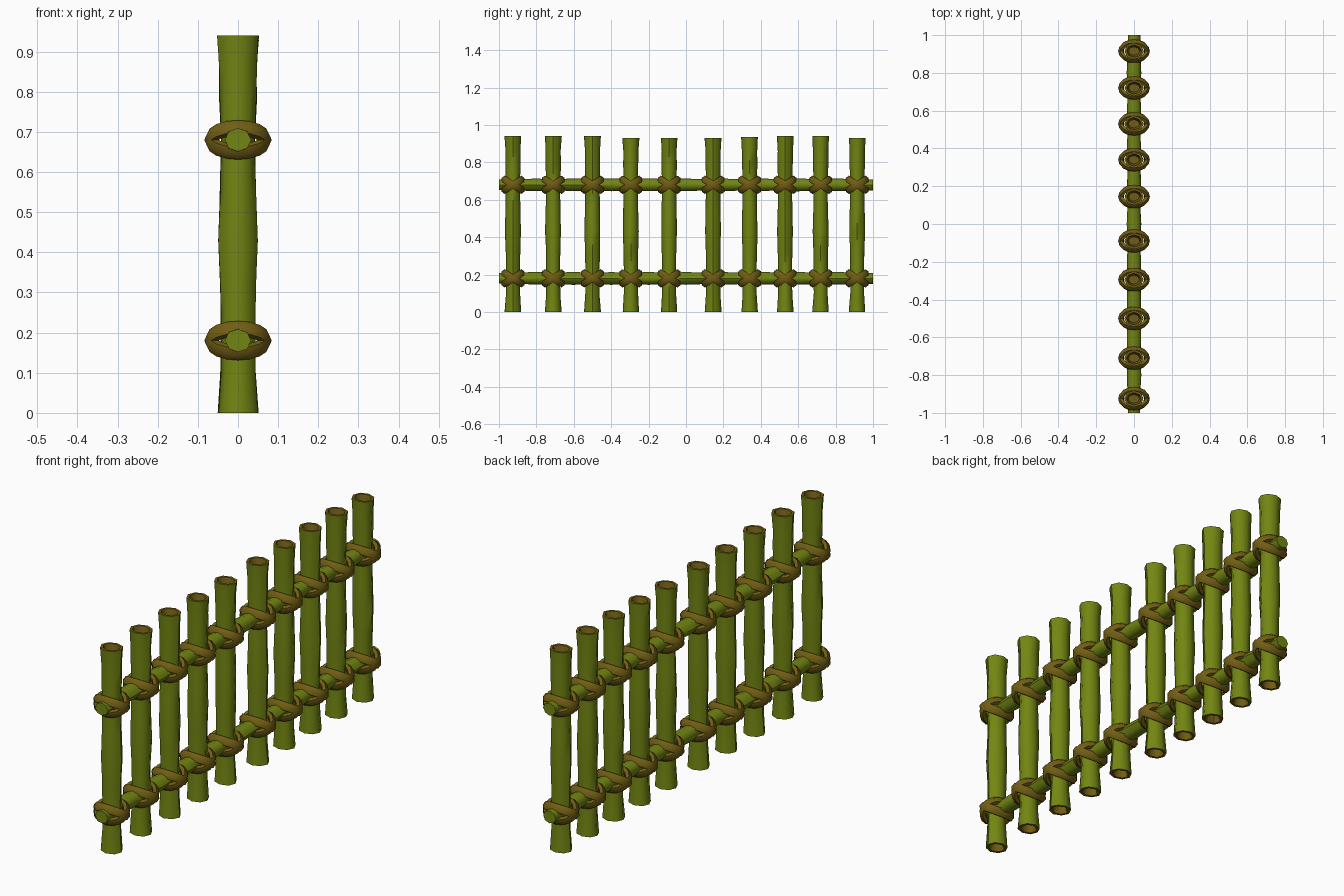
import bpy, bmesh, math, random
from mathutils import Vector, Matrix

if "Cube" in bpy.data.objects:
    bpy.data.objects.remove(bpy.data.objects["Cube"])

random.seed(4)


def material(name, rgb):
    m = bpy.data.materials.new(name)
    m.diffuse_color = (*rgb, 1)
    m.use_nodes = True
    m.node_tree.nodes["Principled BSDF"].inputs["Base Color"].default_value = m.diffuse_color
    return m


GREEN = material("bamboo_green", (0.170, 0.235, 0.006))
BROWN = material("binding_brown", (0.165, 0.110, 0.007))
SIDES = 8


def finish(bm, name, mats):
    bmesh.ops.recalc_face_normals(bm, faces=bm.faces)
    me = bpy.data.meshes.new(name)
    bm.to_mesh(me)
    bm.free()
    for m in mats:
        me.materials.append(m)
    ob = bpy.data.objects.new(name, me)
    bpy.context.collection.objects.link(ob)
    bpy.context.view_layer.objects.active = ob
    ob.select_set(True)
    bpy.ops.object.shade_smooth_by_angle(angle=math.radians(50))
    ob.select_set(False)
    return ob


def cane(name, profile, sx, sy, hollow, matrix):
    """Lathed cane along z; profile is (z, radius); ends hollow or capped."""
    bm = bmesh.new()
    rings = []
    for z, r in profile:
        ring = []
        for i in range(SIDES):
            a = 2 * math.pi * i / SIDES
            k = r * random.uniform(0.97, 1.03)
            ring.append(bm.verts.new((k * sx * math.cos(a), k * sy * math.sin(a), z)))
        rings.append(ring)
    for lo, hi in zip(rings, rings[1:]):
        for i in range(SIDES):
            j = (i + 1) % SIDES
            bm.faces.new((lo[i], lo[j], hi[j], hi[i]))
    caps = [bm.faces.new(rings[0]), bm.faces.new(rings[-1])]
    bm.normal_update()
    if hollow:
        # brown rim, then a recess sunk into the cane
        for cap, inward in zip(caps, (1, -1)):
            rim = bmesh.ops.inset_individual(bm, faces=[cap], thickness=0.012)["faces"]
            pit = bmesh.ops.inset_individual(bm, faces=[cap], thickness=0.010)["faces"]
            for v in cap.verts:
                v.co.z += inward * 0.04
            for f in rim + pit + [cap]:
                f.material_index = 1
    bm.transform(matrix)
    return finish(bm, name, [GREEN, BROWN])


def binding(name, y, z, tilt):
    """Flat cord loop wrapped diagonally around a post and rail crossing."""
    bm = bmesh.new()
    n, m = 16, 6
    rot = Matrix.Rotation(tilt, 3, 'X')
    rings = []
    for i in range(n):
        t = 2 * math.pi * i / n
        radial = Vector((math.cos(t), math.sin(t), 0))
        centre = Vector((0.069 * math.cos(t), 0.056 * math.sin(t), 0))
        ring = []
        for j in range(m):
            a = 2 * math.pi * j / m
            p = centre + radial * 0.015 * math.cos(a) + Vector((0, 0, 0.021 * math.sin(a)))
            ring.append(bm.verts.new(rot @ p + Vector((0, y, z))))
        rings.append(ring)
    for i in range(n):
        a, b = rings[i], rings[(i + 1) % n]
        for j in range(m):
            k = (j + 1) % m
            bm.faces.new((a[j], b[j], b[k], a[k]))
    return finish(bm, name, [BROWN])


post_y = [-0.925, -0.71, -0.50, -0.295, -0.09, 0.145, 0.34, 0.53, 0.72, 0.915]
post_top = [0.94, 0.94, 0.94, 0.93, 0.93, 0.93, 0.935, 0.94, 0.94, 0.93]
rail_z = [0.18, 0.68]

# Upright posts with flared ends and gentle swellings
for i, (y, h) in enumerate(zip(post_y, post_top)):
    shape = [(0, 0.050), (0.10, 0.043), (0.20, 0.042), (0.32, 0.044), (0.43, 0.048),
             (0.55, 0.045), (0.68, 0.042), (0.78, 0.046), (0.86, 0.046), (h, 0.051)]
    cane(f"post_{i + 1}", shape, 1.0, 0.88, True, Matrix.Translation((0, y, 0)))

# Horizontal rails running through the posts
for label, z in zip(("lower", "upper"), rail_z):
    shape = [(-1, 0.030)]
    for k in range(1, 20):
        shape.append((-1 + k * 0.1, 0.033 + 0.002 * (-1) ** k))
    shape.append((1, 0.030))
    turn = Matrix.Translation((0, 0, z)) @ Matrix.Rotation(-math.pi / 2, 4, 'X')
    cane(f"{label}_rail", shape, 1.08, 0.97, False, turn)

# Crossed cord bindings at every joint
for i, y in enumerate(post_y):
    for label, z in zip(("lower", "upper"), rail_z):
        for side, s in (("a", 1), ("b", -1)):
            binding(f"{label}_binding_{i + 1}{side}", y, z, s * math.radians(32))
